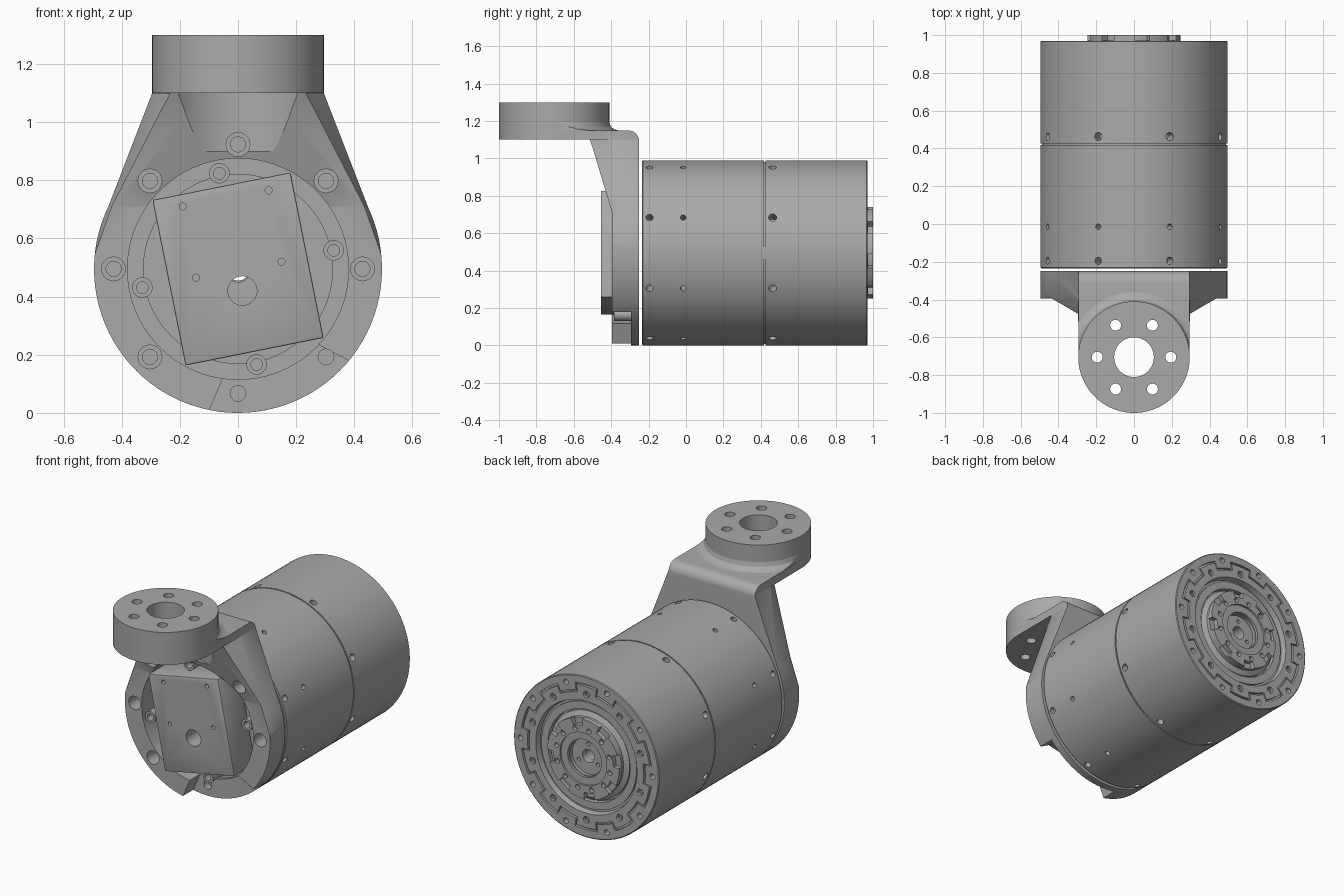
import bpy, bmesh, math
from mathutils import Matrix, Vector

if "Cube" in bpy.data.objects:
    bpy.data.objects.remove(bpy.data.objects["Cube"])

CZ = 0.495                      # height of the main axis
AXES = {"x": lambda u, v, t: (t, u, v),
        "y": lambda u, v, t: (u, t, v),
        "z": lambda u, v, t: (u, v, t)}

grey = bpy.data.materials.new("machined grey")
grey.use_nodes = True
grey.diffuse_color = (0.4, 0.4, 0.4, 1)
grey.node_tree.nodes["Principled BSDF"].inputs["Base Color"].default_value = (0.4, 0.4, 0.4, 1)


def circle(r, u=0, v=CZ, n=32):
    return [(u + r * math.cos(2 * math.pi * i / n), v + r * math.sin(2 * math.pi * i / n)) for i in range(n)]


def polar(r, deg, u=0, v=CZ):
    a = math.radians(deg)
    return u + r * math.cos(a), v + r * math.sin(a)


def cog(r_in, r_out, teeth, width, start=0):
    """Castellated outline: teeth at r_out, each 'width' degrees wide."""
    pts = []
    for k in range(teeth):
        mid = start + 360 * k / teeth
        gap = 360 / teeth - width
        pts += [polar(r_out, mid + width * f) for f in (-.5, -.25, 0, .25, .5)]
        pts += [polar(r_in, mid + width / 2 + gap * f) for f in (0, .25, .5, .75, 1)]
    return pts


def prism(bm, loop, a, b, axis="y", inner=None, matrix=None):
    """Extrude a closed outline from a to b, with an optional matching hole."""
    f, n = AXES[axis], len(loop)
    rings = [[bm.verts.new(f(u, v, t)) for u, v in lp] for t in (a, b) for lp in ([loop, inner] if inner else [loop])]
    if inner:
        pairs = [(0, 1), (1, 3), (3, 2), (2, 0)]
    else:
        pairs = [(0, 1)]
        bm.faces.new(rings[0])
        bm.faces.new(rings[1])
    for p, q in pairs:
        for i in range(n):
            j = (i + 1) % n
            bm.faces.new((rings[p][i], rings[p][j], rings[q][j], rings[q][i]))
    if matrix:
        bmesh.ops.transform(bm, matrix=matrix, verts=[v for r in rings for v in r])


def lathe(bm, profile, axis="y", u=0, v=CZ, n=96):
    """Revolve a closed (radius, height) profile."""
    f = AXES[axis]
    rings = [[bm.verts.new(f(*p, h)) for p in circle(r, u, v, n)] for r, h in profile]
    for k, ring in enumerate(rings):
        nxt = rings[(k + 1) % len(rings)]
        for i in range(n):
            j = (i + 1) % n
            bm.faces.new((ring[i], ring[j], nxt[j], nxt[i]))


def make(name, build):
    bm = bmesh.new()
    build(bm)
    bmesh.ops.recalc_face_normals(bm, faces=bm.faces)
    mesh = bpy.data.meshes.new(name)
    bm.to_mesh(mesh)
    bm.free()
    ob = bpy.data.objects.new(name, mesh)
    bpy.context.collection.objects.link(ob)
    mesh.materials.append(grey)
    return ob


def boolean(ob, build, op="DIFFERENCE"):
    """Apply a boolean with a temporary cutter."""
    cutter = make("cutter", build)
    mod = ob.modifiers.new("cut", "BOOLEAN")
    mod.operation, mod.solver, mod.object = op, "EXACT", cutter
    dg = bpy.context.evaluated_depsgraph_get()
    mesh = bpy.data.meshes.new_from_object(ob.evaluated_get(dg))
    ob.modifiers.clear()
    ob.data = mesh
    bpy.data.objects.remove(cutter)


def holes(bm, centres, r, a, b, axis="y", n=20):
    for u, v in centres:
        prism(bm, circle(r, u, v, n), a, b, axis)


# Motor housing: turned body with seam, rear recess and centre bore
housing = make("motor_housing", lambda bm: lathe(bm, [
    (.045, -.235), (.49, -.235), (.495, -.23), (.495, .417), (.487, .417), (.487, .425),
    (.495, .425), (.495, .966), (.49, .97), (.345, .97), (.338, .935), (.3, .935),
    (.295, .91), (.045, .91)]))


def radial_holes(bm):
    for k in range(8):
        spin = Matrix.Translation((0, 0, CZ)) @ Matrix.Rotation(math.radians(22.5 + 45 * k), 4, "Y")
        for y, r in ((-.195, .019), (-.015, .015), (.463, .021)):
            prism(bm, circle(r, 0, y, 16), .42, .6, "z", matrix=spin)


def rear_rim_cuts(bm):
    holes(bm, [polar(.385, 90 + 36 * k) for k in range(10)], .02, .94, 1.1)
    holes(bm, [polar(.45, 72 + 36 * k) for k in range(10)], .017, .92, 1.1)


boolean(housing, radial_holes)
boolean(housing, rear_rim_cuts)
# zigzag joint groove around the rear rim
boolean(housing, lambda bm: prism(bm, cog(.402, .447, 10, 20, 90), .952, 1.1,
                                  inner=cog(.39, .435, 10, 18, 90)))

# Output hub: stepped disc with castellated face
hub = make("output_hub", lambda bm: lathe(bm, [
    (.04, .905), (.27, .905), (.27, .935), (.24, .95), (.24, .972), (.11, .972), (.11, .95), (.04, .95)]))
boolean(hub, lambda bm: holes(bm, [polar(.075, 90 + 120 * k) for k in range(3)], .012, .92, 1.1))
crown = make("hub_crown", lambda bm: prism(bm, cog(.205, .245, 8, 27, 12), .97, 1.0,
                                           inner=circle(.115, n=80)))
boolean(crown, lambda bm: holes(bm, [polar(.185, 12 + 30 * k) for k in range(12)], .015, .975, 1.1))
boolean(crown, lambda bm: prism(bm, circle(.16, n=64), .988, 1.1))
collar = make("hub_collar", lambda bm: lathe(bm, [(.28, .9), (.325, .9), (.325, .945), (.28, .945)]))
rim_screws = make("rim_screws", lambda bm: [
    prism(bm, circle(.016, *polar(.385, 90 + 36 * k), 16), .93, .958,
          inner=circle(.008, *polar(.385, 90 + 36 * k), 16)) for k in range(10)])

# Bracket: front outline crossed with side profile
outline = [polar(CZ, a) for a in range(154, 387, 3)]
outline += [(.295, 1.1), (.295, 1.2), (-.295, 1.2), (-.295, 1.1)]
side = [(-.395, -.1), (-.25, -.1)] + [polar(.06, a, -.31, 1.09) for a in range(0, 91, 10)]
side += [(-.705, 1.15), (-.705, 1.1), (-.515, 1.1), (-.5, 1.06), (-.395, .71)]
bracket = make("bracket", lambda bm: prism(bm, outline, -.9, -.1))
boolean(bracket, lambda bm: prism(bm, side, -.7, .7, "x"), "INTERSECT")


def flank_chamfers(bm):
    for s in (-1, 1):
        top = [Vector((s * x, y, 1.099)) for x, y in ((.295, -.4), (.235, -.51), (.2, -.575), (.6, -.7))]
        low = [p + 1.7 * Vector((s * .175, .07, -.39)) for p in top]
        vs = [bm.verts.new(p) for p in top + low]
        hull = bmesh.ops.convex_hull(bm, input=vs)
        bmesh.ops.delete(bm, geom=list(set(hull["geom_interior"])), context="VERTS")


boolean(bracket, flank_chamfers)
boolean(bracket, lambda bm: prism(bm, circle(.38, n=96), -.9, -.275))
boolean(bracket, lambda bm: prism(bm, circle(.325, n=96), -.9, -.1))
# lowered lower sector with sloping ends
boolean(bracket, lambda bm: prism(bm, [polar(.15, -71)] + [polar(.8, a) for a in (-106, -71, -35)], -.9, -.295))
bolt_ring = [polar(.428, 45 * k) for k in range(8)]
boolean(bracket, lambda bm: (holes(bm, bolt_ring[:6], .041, -.6, -.3), holes(bm, bolt_ring[6:], .027, -.6, -.1)))
boolean(bracket, lambda bm: holes(bm, bolt_ring[:6], .026, -.6, -.1))

# Top flange with bolt circle and a fillet where it meets the bracket
FY = -.705
flange = make("top_flange", lambda bm: prism(bm, circle(.295, 0, FY, 96), 1.1, 1.3, "z"))


def flange_holes(bm):
    holes(bm, [(0, FY)], .105, .9, 1.5, "z", 48)
    holes(bm, [polar(.195, 60 * k, 0, FY) for k in range(6)], .029, .9, 1.5, "z")


boolean(flange, flange_holes)
boolean(bracket, lambda bm: prism(bm, circle(.28, 0, FY, 64), .9, 1.5, "z"))
fillet = make("flange_fillet", lambda bm: lathe(
    bm, [(.285, 1.14), (.345, 1.14), (.345, 1.15), (.32, 1.156), (.303, 1.17), (.295, 1.195), (.285, 1.195)],
    "z", 0, FY))
boolean(fillet, lambda bm: prism(bm, [(-.294, FY), (.294, FY), (.294, -.3), (-.294, -.3)], 1, 1.4, "z"), "INTERSECT")

# Electronics cover: tilted box standing in the bracket bore
TILT = 11.3


def tilted(x, z):
    a = math.radians(TILT)
    return x * math.cos(a) - z * math.sin(a), CZ + x * math.sin(a) + z * math.cos(a)


cover = make("electronics_cover", lambda bm: prism(
    bm, [tilted(x, z) for x, z in ((-.242, -.29), (.242, -.29), (.242, .29), (-.242, .29))], -.455, -.25))
bevel = cover.modifiers.new("edge", "BEVEL")
bevel.width, bevel.segments = .006, 2
boolean(cover, lambda bm: (
    holes(bm, [(.015, .42)], .05, -.6, -.1, n=40),
    holes(bm, [(-.19, .71), (.105, .765), (-.145, .465), (.15, .52)], .012, -.6, -.42)))

# Socket screws beside the cover
screws = make("cover_screws", lambda bm: [
    prism(bm, circle(.035, *polar(.335, 11 + 90 * k), 24), -.385, -.27) for k in range(4)])
boolean(screws, lambda bm: holes(bm, [polar(.335, 11 + 90 * k) for k in range(4)], .02, -.6, -.34))

# Smooth shading with sharp edges kept
parts = [housing, hub, crown, collar, rim_screws, bracket, flange, fillet, cover, screws]
bpy.ops.object.select_all(action="DESELECT")
for ob in parts:
    ob.select_set(True)
bpy.context.view_layer.objects.active = housing
bpy.ops.object.shade_smooth_by_angle(angle=math.radians(30))
